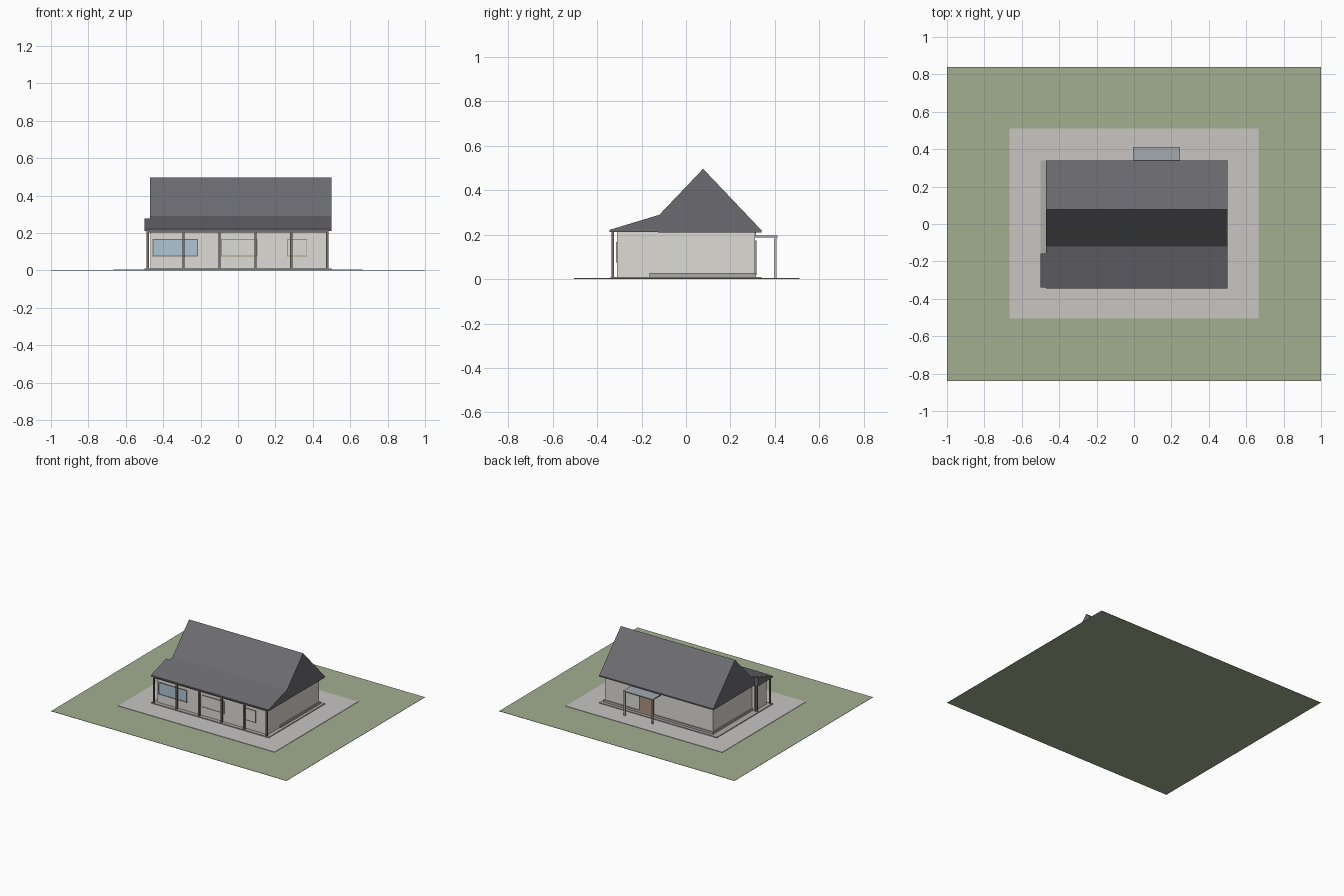
import bpy, bmesh

if "Cube" in bpy.data.objects:
    bpy.data.objects.remove(bpy.data.objects["Cube"])


def material(name, rgb):
    m = bpy.data.materials.new(name)
    m.diffuse_color = (*rgb, 1)
    m.use_nodes = True
    m.node_tree.nodes["Principled BSDF"].inputs["Base Color"].default_value = m.diffuse_color
    return m


GRASS = material("grass", (0.36, 0.43, 0.28))
PAVING = material("paving", (0.58, 0.56, 0.54))
SLAB = material("slab", (0.42, 0.41, 0.39))
WALL = material("plaster", (0.72, 0.71, 0.66))
ROOF = material("roof_tiles", (0.15, 0.15, 0.165))
GLASS = material("glass", (0.42, 0.56, 0.65))
TIMBER = material("timber", (0.19, 0.17, 0.15))
DOOR = material("door_wood", (0.40, 0.30, 0.20))
METAL = material("metal", (0.55, 0.56, 0.57))
CANOPY = material("canopy", (0.36, 0.40, 0.44))


def add_mesh(name, bm, mat):
    bmesh.ops.recalc_face_normals(bm, faces=bm.faces[:])
    me = bpy.data.meshes.new(name)
    bm.to_mesh(me)
    bm.free()
    me.materials.append(mat)
    ob = bpy.data.objects.new(name, me)
    bpy.context.collection.objects.link(ob)
    return ob


def prism_x(name, profile, x0, x1, mat):
    """Extrude a (y, z) profile along x."""
    bm = bmesh.new()
    face = bm.faces.new([bm.verts.new((x0, y, z)) for y, z in profile])
    ext = bmesh.ops.extrude_face_region(bm, geom=[face])
    verts = [g for g in ext["geom"] if isinstance(g, bmesh.types.BMVert)]
    bmesh.ops.translate(bm, verts=verts, vec=(x1 - x0, 0, 0))
    return add_mesh(name, bm, mat)


def box(name, x, y, z, mat):
    """Box from (min, max) pairs."""
    return prism_x(name, [(y[0], z[0]), (y[1], z[0]), (y[1], z[1]), (y[0], z[1])], *x, mat)


def post(name, x, y, z0, z1, w, mat):
    return box(name, (x - w / 2, x + w / 2), (y - w / 2, y + w / 2), (z0, z1), mat)


# site
box("lawn", (-1, 1), (-0.84, 0.84), (0, 0.002), GRASS)
box("paving", (-0.665, 0.665), (-0.505, 0.51), (0.002, 0.005), PAVING)
box("floor_slab", (-0.5, 0.5), (-0.34, 0.34), (0.005, 0.011), SLAB)

# walls, plinth and the small side bay
box("house_walls", (-0.445, 0.47), (-0.31, 0.31), (0.011, 0.212), WALL)
box("bay_walls", (-0.468, -0.445), (-0.31, -0.165), (0.011, 0.212), WALL)
box("plinth", (-0.452, 0.478), (-0.165, 0.316), (0.011, 0.028), SLAB)
box("wall_plate_back", (-0.45, 0.475), (0.305, 0.315), (0.197, 0.212), SLAB)

# roof: steep main pitch breaking into the shallow veranda pitch
prism_x("roof", [(-0.344, 0.212), (-0.344, 0.222), (-0.12, 0.29),
                 (0.077, 0.497), (0.34, 0.22), (0.34, 0.21)], -0.47, 0.5, ROOF)
prism_x("roof_side_step", [(-0.34, 0.212), (-0.34, 0.222), (-0.158, 0.278),
                           (-0.158, 0.212)], -0.5, -0.47, ROOF)

# veranda posts and beam
for i in range(6):
    post(f"veranda_post_{i + 1}", -0.483 + i * 0.192, -0.33, 0.011, 0.213, 0.012, TIMBER)
post("side_post", -0.483, -0.168, 0.011, 0.213, 0.012, TIMBER)
box("veranda_beam", (-0.489, 0.483), (-0.336, -0.324), (0.202, 0.213), TIMBER)


def window(name, x0, x1, z0, z1, pane):
    t, y = 0.004, -0.31
    box(name + "_pane", (x0, x1), (y - 0.002, y), (z0, z1), pane)
    for k, (a, b) in enumerate([((x0, x0 + t), (z0, z1)), ((x1 - t, x1), (z0, z1)),
                                ((x0, x1), (z0, z0 + t)), ((x0, x1), (z1 - t, z1))]):
        box(f"{name}_frame_{k + 1}", a, (y - 0.005, y), b, TIMBER if pane is GLASS else DOOR)


# front windows
window("left_window", -0.457, -0.215, 0.075, 0.168, GLASS)
window("middle_window", -0.09, 0.103, 0.075, 0.168, WALL)
window("right_window", 0.262, 0.37, 0.075, 0.168, WALL)

# back door and its canopy
box("back_door", (0.055, 0.175), (0.31, 0.318), (0.02, 0.175), DOOR)
box("door_canopy", (-0.005, 0.246), (0.31, 0.411), (0.188, 0.196), CANOPY)
for side, x in (("left", 0.003), ("right", 0.238)):
    post(f"canopy_post_{side}", x, 0.402, 0.005, 0.189, 0.012, METAL)
